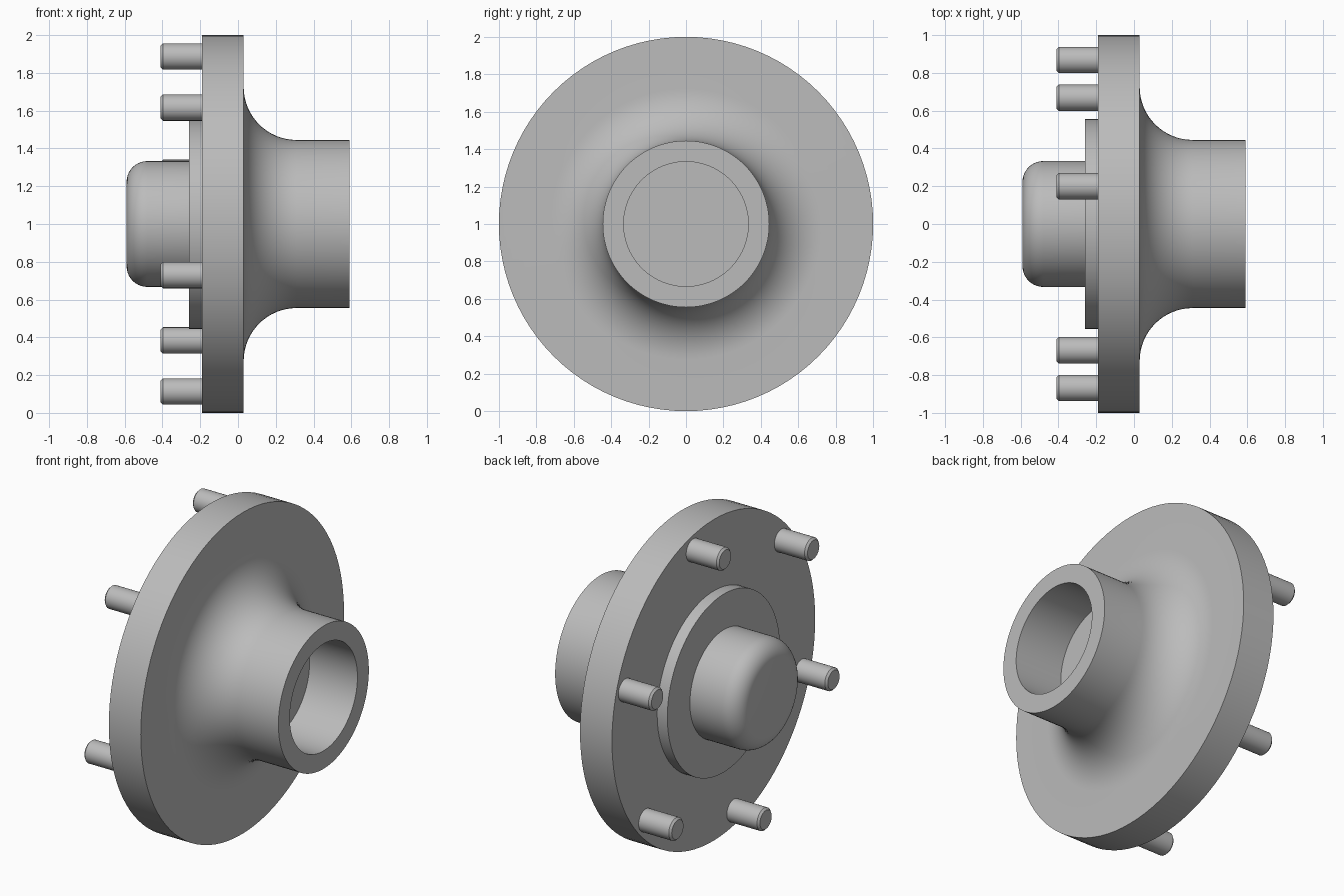
import bpy, bmesh
from math import sin, cos, pi, radians
from mathutils import Vector

cube = bpy.data.objects.get("Cube")
if cube:
    bpy.data.objects.remove(cube, do_unlink=True)

CENTRE_Z = 1.0

steel = bpy.data.materials.new("grey steel")
steel.use_nodes = True
GREY = (0.5, 0.5, 0.5, 1)
steel.diffuse_color = GREY
steel.node_tree.nodes["Principled BSDF"].inputs["Base Color"].default_value = GREY


def arc(cx, cr, radius, start, end, steps):
    """Points (x, r) along an arc, angles in degrees."""
    angles = [radians(start + (end - start) * i / steps) for i in range(steps + 1)]
    return [(cx + radius * cos(a), cr + radius * sin(a)) for a in angles]


def lathe(name, profile, segments, y=0, z=0):
    """Turn an (x, r) profile around an axis parallel to x."""
    bm = bmesh.new()
    verts = [bm.verts.new((x, 0, r)) for x, r in profile]
    edges = [bm.edges.new(pair) for pair in zip(verts, verts[1:])]
    bmesh.ops.spin(bm, geom=verts + edges, cent=(0, 0, 0), axis=(1, 0, 0),
                   angle=2 * pi, steps=segments, use_duplicate=False)
    bmesh.ops.remove_doubles(bm, verts=bm.verts, dist=0.0002)
    bmesh.ops.recalc_face_normals(bm, faces=bm.faces)
    mesh = bpy.data.meshes.new(name)
    bm.to_mesh(mesh)
    bm.free()
    mesh.shade_smooth()
    mesh.set_sharp_from_angle(angle=radians(30))
    mesh.materials.append(steel)
    obj = bpy.data.objects.new(name, mesh)
    obj.location = Vector((0, y, CENTRE_Z + z))
    bpy.context.collection.objects.link(obj)
    return obj


# Flange disc flowing through a concave fillet into the bored hub
fillet = arc(0.31, 0.725, 0.28, 180, 270, 16)
lathe("flange_and_hub",
      [(-0.19, 0), (-0.19, 1), (0.03, 1)] + fillet
      + [(0.59, 0.445), (0.59, 0.333), (0.26, 0.333), (0.26, 0)], 96)

# Raised pilot boss on the stud side
lathe("pilot_boss", [(-0.19, 0.555), (-0.26, 0.555), (-0.26, 0)], 96)

# Rounded dust cap
lathe("dust_cap",
      [(-0.26, 0.333)] + arc(-0.48, 0.223, 0.11, 90, 180, 10) + [(-0.59, 0)], 96)

# Ring of six chamfered wheel studs
for i in range(6):
    a = radians(17.3 + 60 * i)
    lathe(f"wheel_stud_{i + 1}",
          [(-0.19, 0.07), (-0.398, 0.07), (-0.41, 0.058), (-0.41, 0)],
          32, y=0.909 * cos(a), z=0.909 * sin(a))
